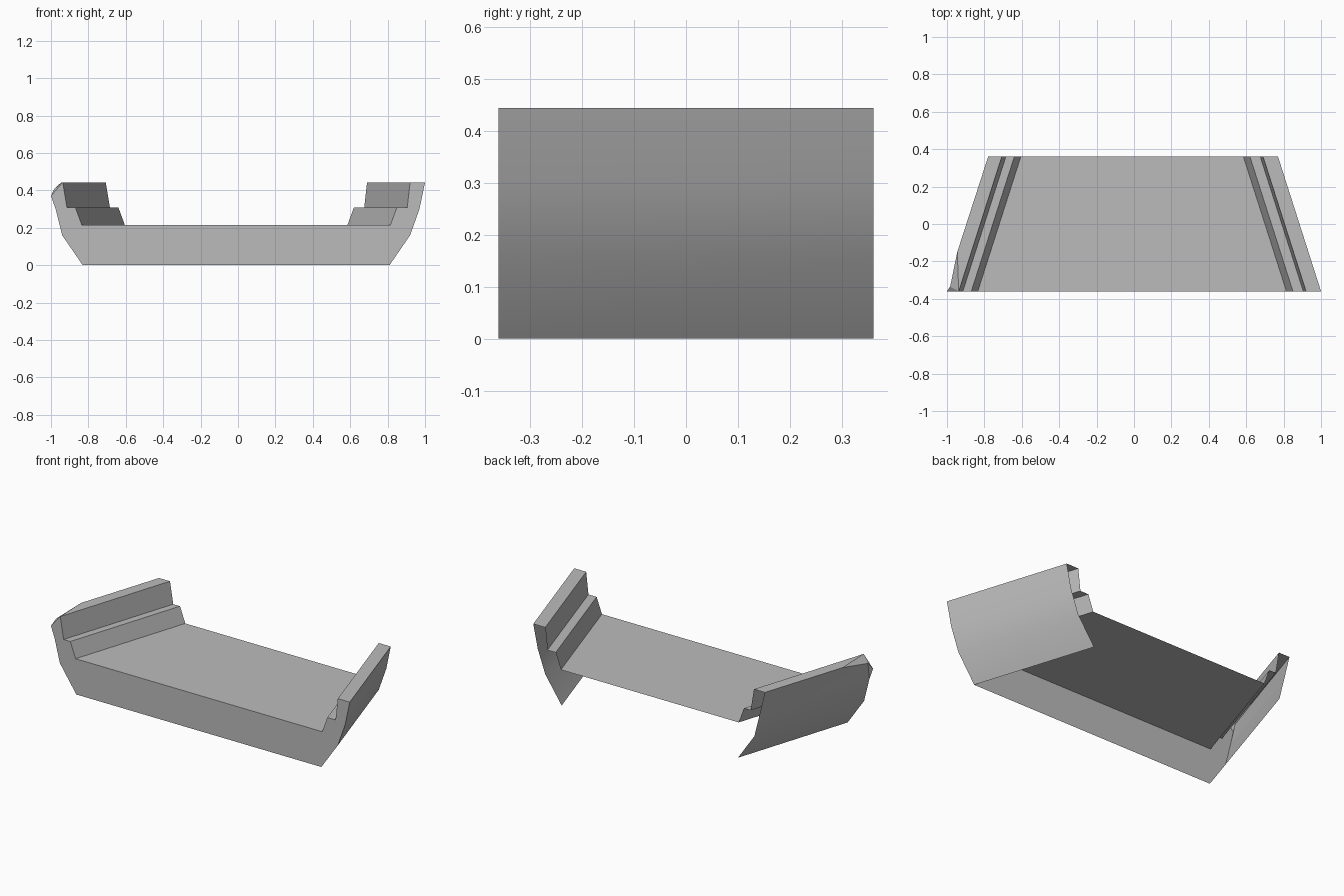
import bpy
import bmesh

cube = bpy.data.objects.get("Cube")
if cube:
    bpy.data.objects.remove(cube, do_unlink=True)

FRONT, BACK, TAPER = -0.36, 0.36, 0.23

grey = bpy.data.materials.new("plain grey")
grey.use_nodes = True
grey.diffuse_color = (0.5, 0.5, 0.5, 1)
grey.node_tree.nodes["Principled BSDF"].inputs["Base Color"].default_value = (0.5, 0.5, 0.5, 1)


def build(name, faces, smooth=False):
    """Make a sheet object from faces given as lists of points."""
    bm = bmesh.new()
    for face in faces:
        bm.faces.new([bm.verts.new(p) for p in face])
    bmesh.ops.remove_doubles(bm, verts=bm.verts, dist=0.0005)
    mesh = bpy.data.meshes.new(name)
    bm.to_mesh(mesh)
    bm.free()
    mesh.materials.append(grey)
    obj = bpy.data.objects.new(name, mesh)
    bpy.context.collection.objects.link(obj)
    if smooth:
        bpy.ops.object.select_all(action='DESELECT')
        obj.select_set(True)
        bpy.context.view_layer.objects.active = obj
        bpy.ops.object.shade_smooth_by_angle(angle=0.5)
    return obj


def front(p):
    return (p[0], FRONT, p[1])


def back(p):
    # both ends lean inward towards the back
    return (p[0] + (-TAPER if p[0] > 0 else TAPER), BACK, p[1])


def strip(profile):
    return [[front(a), front(b), back(b), back(a)] for a, b in zip(profile, profile[1:])]


# Profiles on the front plane, from bottom to top
left_outer = [(0.81, 0), (0.92, 0.16), (0.97, 0.30), (1.0, 0.443)]
left_steps = [(0.815, 0.215), (0.85, 0.31), (0.905, 0.31), (0.92, 0.443)]
right_outer = [(-0.83, 0), (-0.94, 0.16), (-0.975, 0.30)]
right_steps = [(-0.835, 0.215), (-0.87, 0.31), (-0.915, 0.31), (-0.937, 0.443)]

# Worn corner on the right front
corner = (-1.0, 0.37)
nick = (-0.983, -0.335, 0.408)
nick_end = (-0.945, -0.15, 0.443)
right_top = (-1.01, 0.443)

# Deck
build("deck", strip([right_steps[0], left_steps[0]]))

# Stepped rails with their flat tops
build("left_steps", strip(left_steps + [left_outer[-1]]))
build("right_steps", strip(right_steps[::-1]) + [
    [front(right_steps[-1]), back(right_steps[-1]), back(right_top), nick_end],
    [front(right_steps[-1]), nick_end, nick],
    [front(right_steps[-1]), nick, front(corner)]])

# Curved outer walls
build("left_outer_wall", strip(left_outer), smooth=True)
low, high = front(right_outer[-1]), back(right_outer[-1])
build("right_outer_wall", strip(right_outer[::-1]) + [
    [high, low, nick_end],
    [low, front(corner), nick],
    [low, nick, nick_end],
    [high, nick_end, back(right_top)]], smooth=True)

# Front wall; the underside and the back stay open
outline = right_outer[::-1] + left_outer + left_steps[::-1] + right_steps + [corner]
build("front_wall", [[front(p) for p in outline]])
